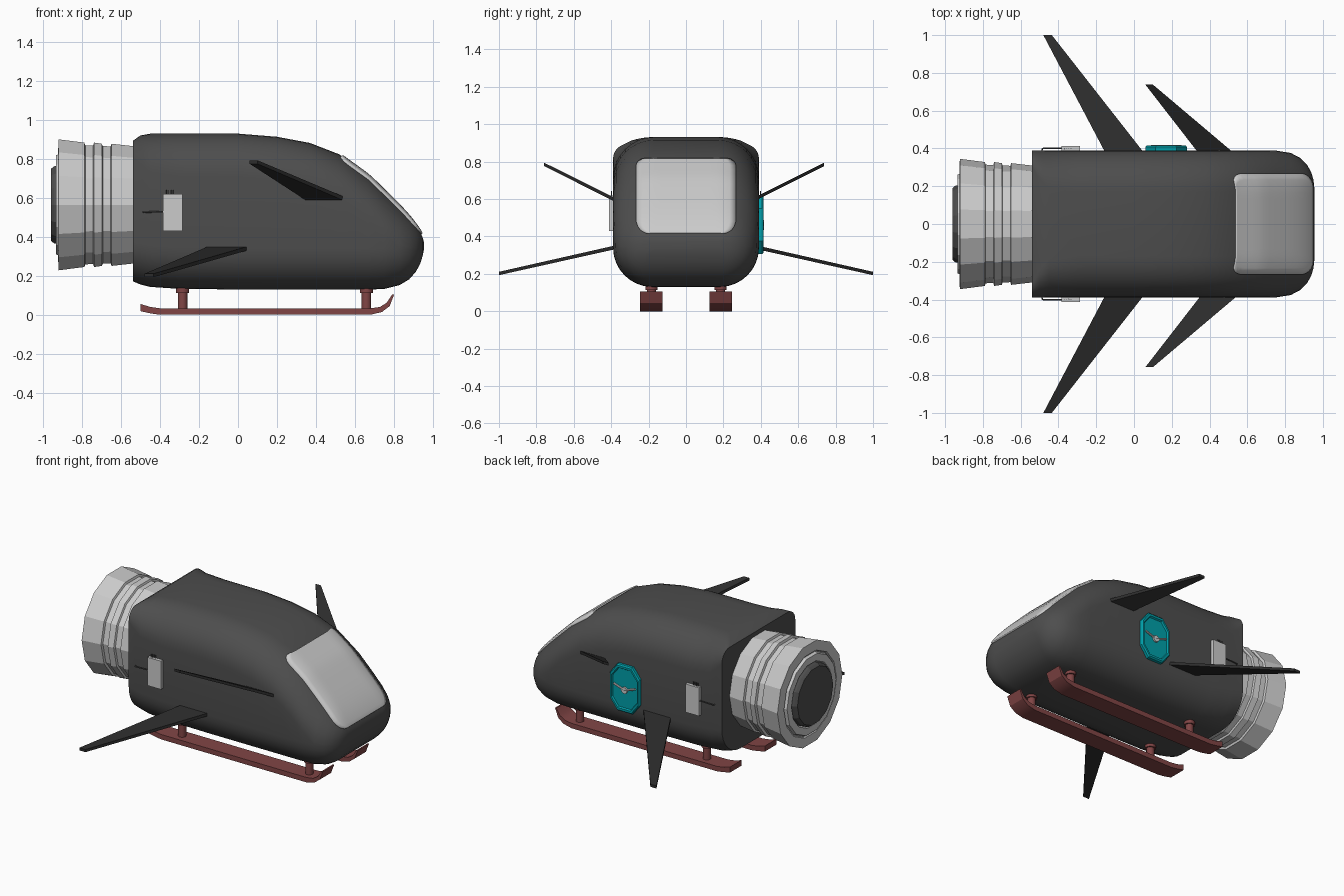
import bpy, bmesh, math
from mathutils import Vector
from mathutils.bvhtree import BVHTree

if "Cube" in bpy.data.objects:
    bpy.data.objects.remove(bpy.data.objects["Cube"])


def material(name, c):
    m = bpy.data.materials.new(name)
    m.diffuse_color = (*c, 1)
    m.use_nodes = True
    m.node_tree.nodes["Principled BSDF"].inputs["Base Color"].default_value = m.diffuse_color
    return m


DARK = material("dark_grey", (0.075, 0.075, 0.075))
BLACK = material("fin_grey", (0.025, 0.025, 0.025))
RED = material("skid_red", (0.22, 0.06, 0.06))
TEAL = material("hatch_teal", (0.0, 0.35, 0.4))


def make(name, verts, faces, mat=None, smooth=None):
    me = bpy.data.meshes.new(name)
    me.from_pydata([tuple(v) for v in verts], [], faces)
    bm = bmesh.new()
    bm.from_mesh(me)
    if name != "windshield":
        bmesh.ops.recalc_face_normals(bm, faces=bm.faces)
    bm.to_mesh(me)
    bm.free()
    if smooth:
        me.polygons.foreach_set("use_smooth", [True] * len(me.polygons))
        me.set_sharp_from_angle(angle=math.radians(smooth))
    if mat:
        me.materials.append(mat)
    ob = bpy.data.objects.new(name, me)
    bpy.context.collection.objects.link(ob)
    return ob


def loft(name, rings, mat=None, smooth=None):
    """Skin equal-length rings and cap both ends."""
    n = len(rings[0])
    verts = [v for r in rings for v in r]
    faces = [(k * n + i, k * n + (i + 1) % n, (k + 1) * n + (i + 1) % n, (k + 1) * n + i)
             for k in range(len(rings) - 1) for i in range(n)]
    faces += [tuple(range(n)), tuple(range(len(verts) - n, len(verts)))]
    return make(name, verts, faces, mat, smooth)


def box(name, lo, hi, mat=None):
    return loft(name, [[(x, lo[1], lo[2]), (x, hi[1], lo[2]), (x, hi[1], hi[2]), (x, lo[1], hi[2])]
                       for x in (lo[0], hi[0])], mat)


def tube(name, pts, r, mat=None, sides=8):
    rings = []
    for i, p in enumerate(pts):
        d = (Vector(pts[min(i + 1, len(pts) - 1)]) - Vector(pts[max(i - 1, 0)])).normalized()
        u = d.orthogonal().normalized() if i == 0 else (u - d * u.dot(d)).normalized()
        v = d.cross(u)
        rings.append([Vector(p) + r * (math.cos(a) * u + math.sin(a) * v)
                      for a in [2 * math.pi * k / sides for k in range(sides)]])
    return loft(name, rings, mat, 40)


# Fuselage: x, half width, bottom, top, lower corner radius, upper corner radius
SECTIONS = [(-.54, .39, .172, .895, .2, .08), (-.5, .39, .155, .922, .21, .15),
            (-.45, .39, .143, .931, .21, .2), (-.3, .39, .133, .932, .21, .22),
            (0, .39, .13, .931, .21, .22), (.2, .39, .13, .915, .21, .22),
            (.37, .39, .13, .883, .21, .22), (.52, .39, .13, .825, .21, .22),
            (.67, .39, .13, .717, .21, .22), (.75, .389, .132, .64, .21, .22),
            (.83, .376, .152, .56, .19, .2), (.88, .35, .182, .505, .155, .16),
            (.915, .315, .222, .46, .115, .115), (.938, .275, .265, .425, .075, .075),
            (.95, .235, .305, .395, .04, .04), (.955, .19, .33, .375, .02, .02)]


def section(x, w, zb, zt, rb, rt):
    ring = []
    for a0, sy, z, r in ((0, 1, zt - rt, rt), (90, -1, zt - rt, rt),
                         (180, -1, zb + rb, rb), (270, 1, zb + rb, rb)):
        for k in range(9):
            a = math.radians(a0 + k * 90 / 8)
            ring.append((x, sy * (w - r) + r * math.cos(a), z + r * math.sin(a)))
    return ring


body = loft("fuselage", [section(*s) for s in SECTIONS], DARK, 50)

# Windshield: rounded patch projected onto the nose
bm = bmesh.new()
bm.from_mesh(body.data)
tree = BVHTree.FromBMesh(bm)
ROWS, COLS = 20, 16
verts = []
for j in range(ROWS + 1):
    t = (1 - math.cos(math.pi * j / ROWS)) / 2
    z = .415 + .397 * t
    w = .265
    for d, r in ((z - .415, .07), (.812 - z, .045)):
        if d < r:
            w = .265 - r + math.sqrt(max(0, r * r - (r - d) ** 2))
    for i in range(COLS + 1):
        y = w * (2 * i / COLS - 1)
        p, n, _, _ = tree.ray_cast(Vector((2, y, z)), Vector((-1, 0, 0)))
        verts.append(p + n * (1 if n.x > 0 else -1) * .008)
bm.free()
faces = [(j * (COLS + 1) + i, j * (COLS + 1) + i + 1, (j + 1) * (COLS + 1) + i + 1, (j + 1) * (COLS + 1) + i)
         for j in range(ROWS) for i in range(COLS)]
glass = make("windshield", verts, faces, None, 50)
mod = glass.modifiers.new("thickness", 'SOLIDIFY')
mod.thickness, mod.offset = .016, -1


# Engine: 14-sided turned profile along x
def turned(name, profile, mat=None, n=14):
    return loft(name, [[(x, r * math.cos(2 * math.pi * k / n), .565 + r * math.sin(2 * math.pi * k / n))
                        for k in range(n)] for x, r in profile], mat)


turned("engine", [(-.5, .305), (-.65, .322), (-.655, .308), (-.695, .31), (-.70, .322), (-.74, .328),
                  (-.745, .312), (-.785, .314), (-.79, .328), (-.922, .345), (-.925, .28),
                  (-.915, .275), (-.915, .268), (-.935, .262), (-.935, .215), (-.92, .205)])
turned("engine_nozzle", [(-.91, .21), (-.945, .203), (-.962, .19)], DARK)


# Fins: swept tapered blades, root sunk into the fuselage
def fin(name, s, root, tip, shift=0, th=.02):
    rings = []
    for (x0, x1, y, z), t in ((root, th), (tip, th * .9)):
        y = s * y + shift
        rings.append([(x0, y, z - t / 2), (x1, y, z - t / 2), (x1, y, z + t / 2), (x0, y, z + t / 2)])
    loft(name, rings, BLACK)


for s, side in ((1, "left"), (-1, "right")):
    fin("rear_fin_" + side, s, (-.14, .07, .355, .347), (-.48, -.435, 1.0, .202))
    fin("front_fin_" + side, s, (.365, .565, .355, .588), (.06, .10, .748, .785), -.01)

    # Landing skids with posts
    prof = [(-.5, .018), (-.45, .007), (-.4, 0), (.68, 0), (.74, .014), (.78, .045), (.803, .105),
            (.793, .105), (.765, .062), (.73, .04), (.68, .033), (-.4, .033), (-.45, .04), (-.5, .055)]
    loft("skid_" + side, [[(x, s * .185 + d, z) for x, z in prof] for d in (-.06, .06)], RED, 30)
    for x, end in ((-.285, "rear"), (.66, "front")):
        tube(f"skid_post_{end}_{side}", [(x, s * .185, .02), (x, s * .185, .16)], .025, RED, 12)
        tube(f"skid_collar_{end}_{side}", [(x, s * .185, .113), (x, s * .185, .145)], .034, RED, 12)

    # Side equipment box with prongs and cable
    ys = sorted((s * .37, s * .412))
    box("side_box_" + side, (-.385, ys[0], .43), (-.285, ys[1], .62))
    for k in range(4):
        x = -.367 + k * .011
        tube(f"box_prong_{k}_{side}", [(x, s * .398, .61), (x, s * .398, .642)], .0025, DARK, 6)
    tube("box_cable_" + side, [(-.37, s * .402, .53), (-.46, s * .402, .528), (-.485, s * .4, .527),
                               (-.49, s * .375, .527)], .004, DARK)


# Round hatch on the left side: octagonal rim, recessed plate, handle
def oval(y, f):
    w, h, cx, cz = .11 * f, .157 * f, .17, .463
    return [(cx + a * w, y, cz + b * h) for a, b in
            ((1, .55), (.5, 1), (-.5, 1), (-1, .55), (-1, -.55), (-.5, -1), (.5, -1), (1, -.55))]


loft("hatch", [oval(.36, 1), oval(.407, 1), oval(.415, .95), oval(.415, .86), oval(.405, .82)], TEAL)
tube("hatch_hub", [(.17, .4, .455), (.17, .417, .455)], .022, None, 10)
for s, side in ((1, "front"), (-1, "rear")):
    tube("hatch_handle_" + side, [(.17, .411, .455), (.17 + s * .08, .411, .482)], .007)
